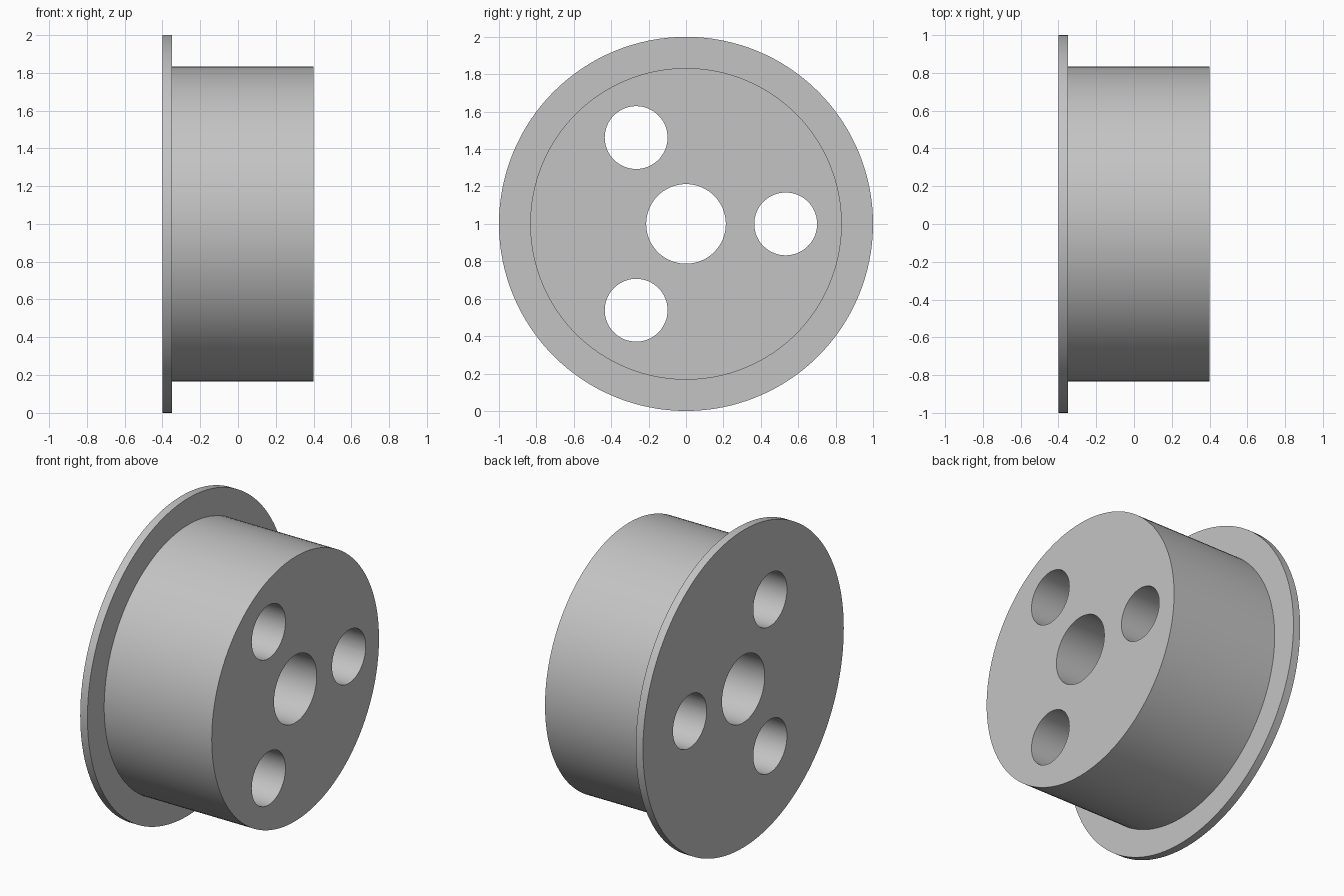
import bpy, bmesh
from math import cos, sin, pi, radians

cube = bpy.data.objects.get("Cube")
if cube:
    bpy.data.objects.remove(cube, do_unlink=True)

SEGMENTS = 128
AXIS_Z = 1.0

grey = bpy.data.materials.new("plain grey")
grey.use_nodes = True
grey.diffuse_color = (0.55, 0.55, 0.55, 1)
grey.node_tree.nodes["Principled BSDF"].inputs["Base Color"].default_value = grey.diffuse_color


def turned(name, profile, y=0.0, z=AXIS_Z, segments=SEGMENTS):
    """Solid turned around an x-parallel axis from (x, radius) pairs, capped at both ends."""
    bm = bmesh.new()
    angles = [2 * pi * i / segments for i in range(segments)]
    rings = [[bm.verts.new((x, y + r * cos(a), z + r * sin(a))) for a in angles]
             for x, r in profile]
    for a, b in zip(rings, rings[1:]):
        for i in range(segments):
            j = (i + 1) % segments
            bm.faces.new((a[i], a[j], b[j], b[i]))
    bm.faces.new(rings[0])
    bm.faces.new(rings[-1])
    bmesh.ops.recalc_face_normals(bm, faces=bm.faces)
    mesh = bpy.data.meshes.new(name)
    bm.to_mesh(mesh)
    bm.free()
    mesh.materials.append(grey)
    obj = bpy.data.objects.new(name, mesh)
    bpy.context.collection.objects.link(obj)
    return obj


# Barrel with a thin flange at its right end
hub = turned("flanged_hub", [(-0.4, 1.0), (-0.35, 1.0), (-0.35, 0.833), (0.4, 0.833)])

# Centre bore and three holes evenly spaced around it
holes = [(0.0, AXIS_Z, 0.213)]
for k in range(3):
    a = k * 2 * pi / 3
    holes.append((0.533 * cos(a), AXIS_Z + 0.533 * sin(a), 0.168))

bpy.ops.object.select_all(action='DESELECT')
bpy.context.view_layer.objects.active = hub
hub.select_set(True)
for y, z, r in holes:
    cutter = turned("hole_cutter", [(-0.6, r), (0.6, r)], y, z, 64)
    cutter.hide_render = True
    cut = hub.modifiers.new("hole", 'BOOLEAN')
    cut.operation = 'DIFFERENCE'
    cut.solver = 'EXACT'
    cut.object = cutter
    bpy.ops.object.modifier_apply(modifier=cut.name)
    bpy.data.objects.remove(cutter, do_unlink=True)

# Smooth round walls, crisp rims
bpy.ops.object.shade_smooth_by_angle(angle=radians(30))
